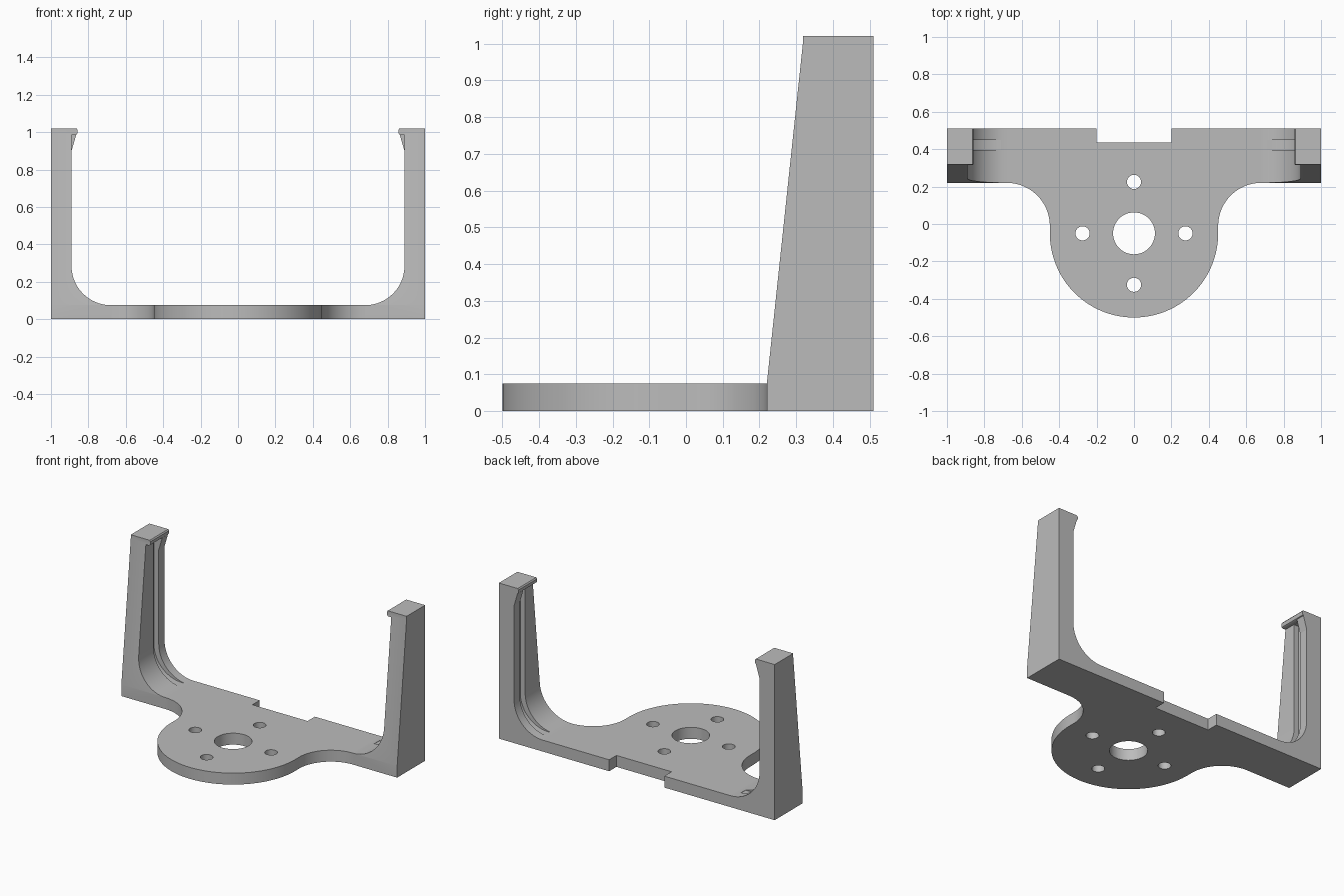
import bpy, bmesh, math
from mathutils import Vector

cube = bpy.data.objects.get("Cube")
if cube:
    bpy.data.objects.remove(cube, do_unlink=True)

GREY = (0.5, 0.5, 0.5, 1)
grey = bpy.data.materials.new("plain grey")
grey.use_nodes = True
grey.diffuse_color = GREY
grey.node_tree.nodes["Principled BSDF"].inputs["Base Color"].default_value = GREY

FLOOR, TOP, BACK, FRONT = 0.075, 1.02, 0.51, 0.22


def arc(cx, cy, r, start, end, n):
    """Points along an arc, angles in degrees."""
    angles = [math.radians(start + (end - start) * i / n) for i in range(n + 1)]
    return [(cx + r * math.cos(a), cy + r * math.sin(a)) for a in angles]


def prism(name, outlines, low, high, axis):
    """Extrude closed outlines along z (given as x, y) or y (given as x, z)."""
    bm = bmesh.new()
    for outline in outlines:
        place = lambda p, h: (p[0], p[1], h) if axis == "z" else (p[0], h, p[1])
        rings = [[bm.verts.new(place(p, h)) for p in outline] for h in (low, high)]
        for ring in rings:
            bm.faces.new(ring)
        for i in range(len(outline)):
            j = (i + 1) % len(outline)
            bm.faces.new((rings[0][i], rings[0][j], rings[1][j], rings[1][i]))
    bmesh.ops.recalc_face_normals(bm, faces=bm.faces)
    mesh = bpy.data.meshes.new(name)
    bm.to_mesh(mesh)
    bm.free()
    mesh.materials.append(grey)
    obj = bpy.data.objects.new(name, mesh)
    bpy.context.collection.objects.link(obj)
    return obj


def activate(obj):
    bpy.ops.object.select_all(action="DESELECT")
    obj.select_set(True)
    bpy.context.view_layer.objects.active = obj


def cut(obj, cutter):
    mod = obj.modifiers.new("cut", "BOOLEAN")
    mod.operation, mod.solver, mod.object = "DIFFERENCE", "EXACT", cutter
    activate(obj)
    bpy.ops.object.modifier_apply(modifier=mod.name)
    bpy.data.objects.remove(cutter, do_unlink=True)


def finish(obj, mirrored):
    activate(obj)
    if mirrored:
        mod = obj.modifiers.new("mirror", "MIRROR")
        mod.use_mirror_merge = False
        bpy.ops.object.modifier_apply(modifier=mod.name)
    bpy.ops.object.shade_smooth_by_angle(angle=math.radians(30))


# Base plate: round nose, concave shoulders and a notch in the back edge
half = [(0.2, 0.435), (0.2, BACK), (0.68, BACK)]
half += arc(0.68, -0.01, 0.23, 90, 180, 20)
half += arc(0, -0.05, 0.45, 0, -90, 32)
plate = prism("base_plate", [half + [(-x, y) for x, y in reversed(half[:-1])]],
              0, FLOOR, "z")

# Central bore and four screw holes
holes = [arc(0, -0.05, 0.112, 0, 352.5, 47)]
for dx, dy in ((1, 0), (-1, 0), (0, 1), (0, -1)):
    holes.append(arc(0.275 * dx, -0.05 + 0.275 * dy, 0.038, 0, 345, 23))
cut(plate, prism("hole_cutter", holes, -0.1, 0.2, "z"))
finish(plate, False)

# Upright arm with a filleted foot and a lip at the top
profile = [(1, 0), (1, TOP), (0.863, TOP), (0.857, 1.012), (0.857, 1.0),
           (0.861, 0.989), (0.868, 0.985), (0.89, 0.985)]
profile += arc(0.68, 0.285, 0.21, 0, -90, 20) + [(0.68, 0)]
arm = prism("side_arms", [profile], FRONT, BACK, "y")

# Lean the front of the arm back above the plate
bm = bmesh.new()
bm.from_mesh(arm.data)
for height in (FLOOR, 1.0):
    bmesh.ops.bisect_plane(bm, geom=bm.verts[:] + bm.edges[:] + bm.faces[:],
                           plane_co=Vector((0, 0, height)), plane_no=Vector((0, 0, 1)))
for v in bm.verts:
    if v.co.y < FRONT + 0.01:
        rise = (v.co.z - FLOOR) / (1.0 - FLOOR)
        v.co.y = FRONT + 0.098 * min(1, max(0, rise))
bm.to_mesh(arm.data)
bm.free()

# Cable groove down the inner face
groove = [(0.71, 0.984), (0.71, FLOOR)] + arc(0.725, 0.275, 0.2, -90, 0, 20)
groove.append((0.925, 0.984))
cut(arm, prism("groove_cutter", [groove], 0.395, 0.45, "y"))
finish(arm, True)

# Sloped support under the back of each lip
wedge = prism("lip_wedges", [[(0.89, 0.9), (0.89, 0.985), (0.865, 0.985)]],
              0.45, BACK, "y")
finish(wedge, True)
